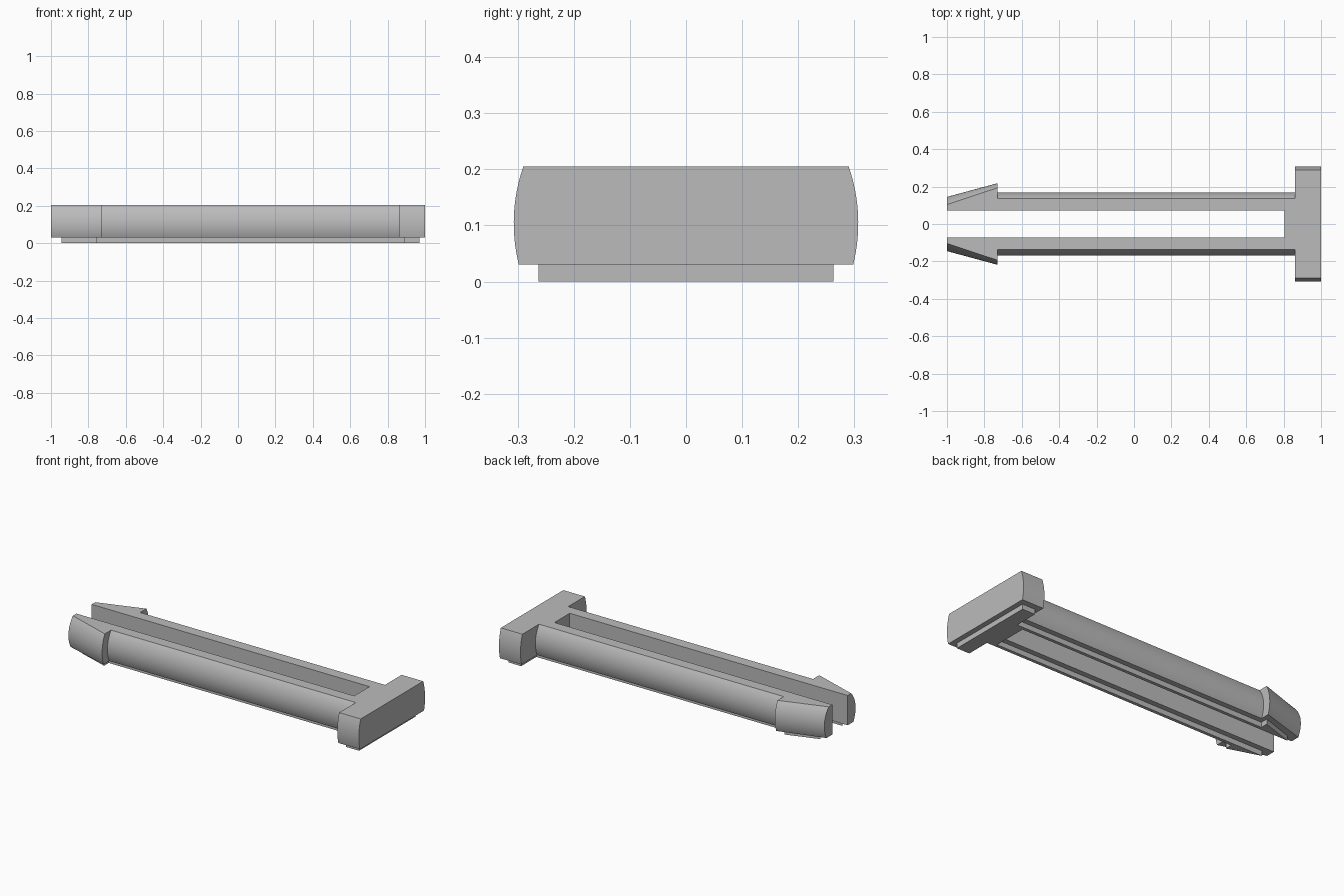
import bpy, bmesh, math
from mathutils import Vector

cube = bpy.data.objects.get("Cube")
if cube:
    bpy.data.objects.remove(cube)

BASE, TOP, AXIS = 0.03, 0.205, 0.104   # flat underside, flat top, axis height
ARC = 16                               # segments along each rounded side

grey = bpy.data.materials.new("plain grey")
grey.use_nodes = True
colour = (0.5, 0.5, 0.5, 1)
grey.diffuse_color = colour
grey.node_tree.nodes["Principled BSDF"].inputs["Base Color"].default_value = colour


def make_object(name, bm):
    bmesh.ops.recalc_face_normals(bm, faces=bm.faces[:])
    mesh = bpy.data.meshes.new(name)
    bm.to_mesh(mesh)
    bm.free()
    mesh.materials.append(grey)
    obj = bpy.data.objects.new(name, mesh)
    bpy.context.collection.objects.link(obj)
    return obj


def section(x, radius):
    """Round bar section with its top and bottom cut flat."""
    heights = [BASE + (TOP - BASE) * i / ARC for i in range(ARC + 1)]
    side = [(math.sqrt(radius ** 2 - (z - AXIS) ** 2), z) for z in heights]
    loop = side + [(-y, z) for y, z in reversed(side)]
    return [Vector((x, y, z)) for y, z in loop]


# Clip body: barbed tip, shaft and wide head lofted along x
stations = [(-1, 0.145), (-0.73, 0.218), (-0.73, 0.169),
            (0.86, 0.169), (0.86, 0.307), (1, 0.307)]
bm = bmesh.new()
rings = [[bm.verts.new(p) for p in section(x, r)] for x, r in stations]
for a, b in zip(rings, rings[1:]):
    for i in range(len(a)):
        j = (i + 1) % len(a)
        bm.faces.new((a[i], a[j], b[j], b[i]))
bm.faces.new(rings[0])
bm.faces.new(rings[-1])
body = make_object("clip_body", bm)

# Slot that splits the shaft into two springy arms
bm = bmesh.new()
bmesh.ops.create_cube(bm, size=1)
x0, x1 = -1.2, 0.805
for v in bm.verts:
    v.co = (x0 if v.co.x < 0 else x1, v.co.y * 0.142, v.co.z + AXIS)
slot = make_object("slot_cutter", bm)
slot.hide_render = True

cut = body.modifiers.new("slot", "BOOLEAN")
cut.operation = "DIFFERENCE"
cut.solver = "EXACT"
cut.object = slot
bpy.context.view_layer.objects.active = body
body.select_set(True)
bpy.ops.object.modifier_apply(modifier=cut.name)
bpy.data.objects.remove(slot)
bpy.ops.object.shade_smooth_by_angle(angle=math.radians(30))

# Raised pad underneath, following the body outline with a margin
half = [(0.835, 0.102), (-0.945, 0.102), (-0.755, 0.164), (-0.755, 0.121),
        (0.887, 0.121), (0.887, 0.263), (0.97, 0.263)]
outline = half + [(x, -y) for x, y in reversed(half)]
bm = bmesh.new()
face = bm.faces.new([bm.verts.new((x, y, 0)) for x, y in outline])
extruded = bmesh.ops.extrude_face_region(bm, geom=[face])
for v in extruded["geom"]:
    if isinstance(v, bmesh.types.BMVert):
        v.co.z = BASE
make_object("underside_pad", bm)
